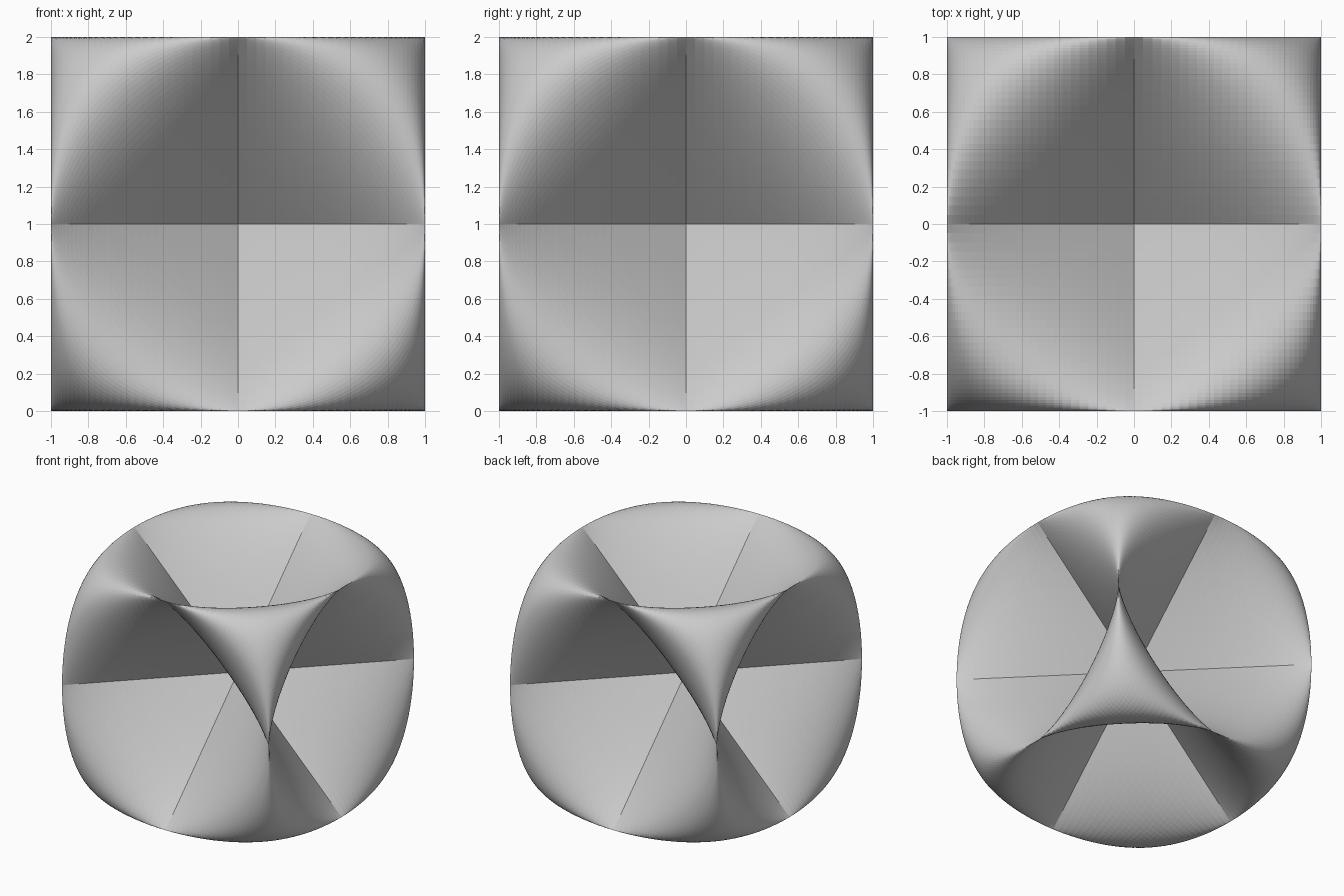
import bpy, bmesh
from math import sin, pi

if "Cube" in bpy.data.objects:
    bpy.data.objects.remove(bpy.data.objects["Cube"])

N = 128  # steps around each of the two angles

# Sine surface: x = sin u, y = sin v, z = sin(u + v), lifted to stand on z = 0
bm = bmesh.new()
step = 2 * pi / N
grid = [[bm.verts.new((sin(i * step), sin(j * step), 1 + sin((i + j) * step)))
         for j in range(N)] for i in range(N)]
for i in range(N):
    for j in range(N):
        a, b = (i + 1) % N, (j + 1) % N
        bm.faces.new((grid[i][j], grid[a][j], grid[a][b], grid[i][b]))

# Weld the sheets along the lines where they cross
bmesh.ops.remove_doubles(bm, verts=bm.verts[:], dist=1e-5)

mesh = bpy.data.meshes.new("sine_surface")
bm.to_mesh(mesh)
bm.free()

# One plain grey, flat facets
grey = bpy.data.materials.new("light grey")
grey.diffuse_color = (0.6, 0.6, 0.6, 1)
grey.use_nodes = True
grey.node_tree.nodes["Principled BSDF"].inputs["Base Color"].default_value = grey.diffuse_color
mesh.materials.append(grey)

surface = bpy.data.objects.new("sine_surface", mesh)
bpy.context.collection.objects.link(surface)
